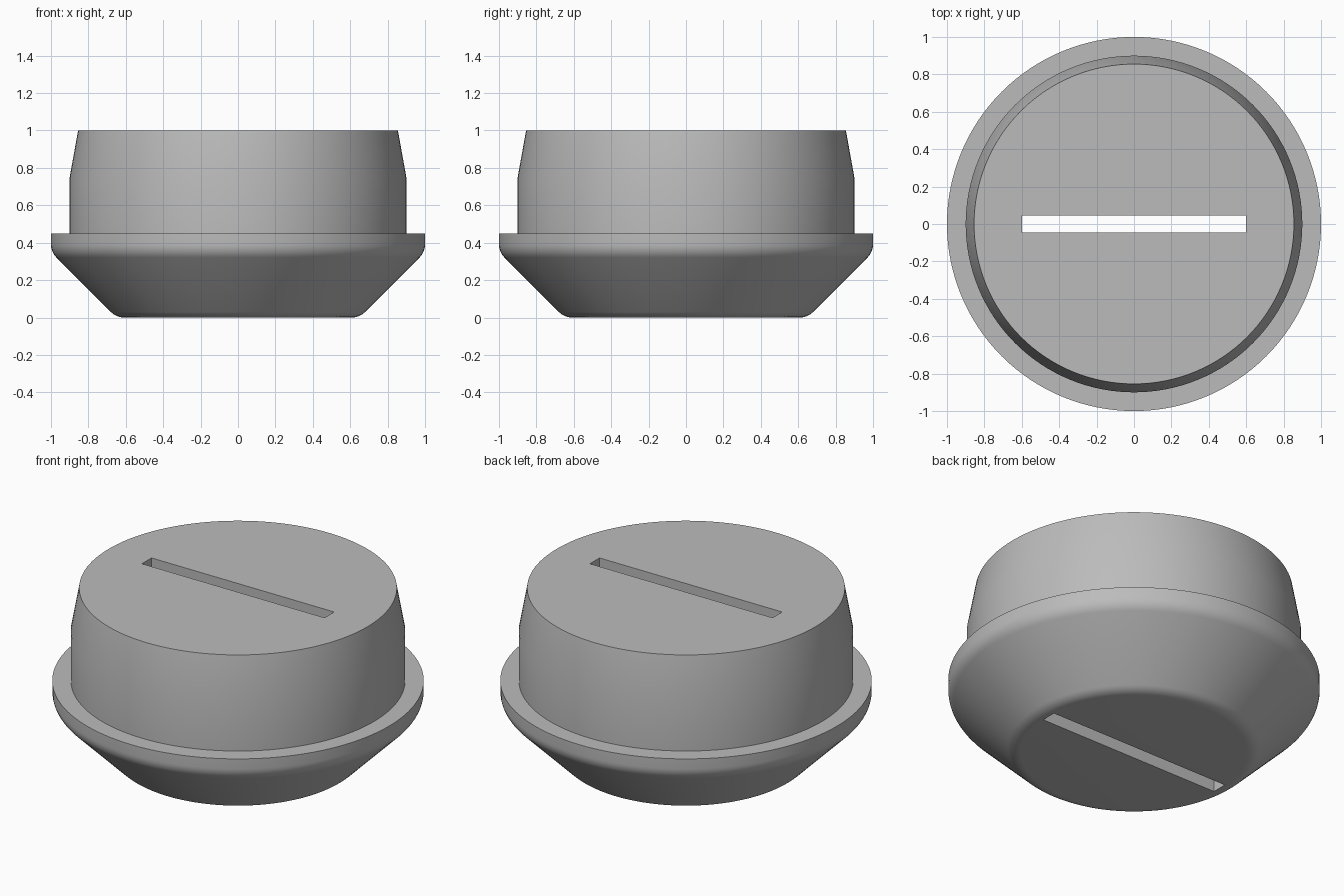
import bpy, bmesh, math

if "Cube" in bpy.data.objects:
    bpy.data.objects.remove(bpy.data.objects["Cube"])

SEGMENTS = 128

grey = bpy.data.materials.new("grey plastic")
grey.diffuse_color = (0.5, 0.5, 0.5, 1)
grey.use_nodes = True
grey.node_tree.nodes["Principled BSDF"].inputs["Base Color"].default_value = grey.diffuse_color


def fillet(cx, cz, r, a0, a1, steps=6):
    """Arc points of a rounded profile corner, angles in degrees."""
    angles = [math.radians(a0 + (a1 - a0) * i / steps) for i in range(steps + 1)]
    return [(cx + r * math.cos(a), cz + r * math.sin(a)) for a in angles]


def lathe(name, profile):
    """Closed solid of revolution from (radius, height) points, bottom to top."""
    bm = bmesh.new()
    rings = []
    for r, z in profile:
        rings.append([bm.verts.new((r * math.cos(2 * math.pi * i / SEGMENTS),
                                    r * math.sin(2 * math.pi * i / SEGMENTS), z))
                      for i in range(SEGMENTS)])
    for low, high in zip(rings, rings[1:]):
        for i in range(SEGMENTS):
            j = (i + 1) % SEGMENTS
            bm.faces.new((low[i], low[j], high[j], high[i]))
    bm.faces.new(rings[0][::-1])
    bm.faces.new(rings[-1])
    mesh = bpy.data.meshes.new(name)
    bm.to_mesh(mesh)
    bm.free()
    obj = bpy.data.objects.new(name, mesh)
    bpy.context.collection.objects.link(obj)
    mesh.materials.append(grey)
    return obj


# Plug: rounded 45 degree head, flange ledge, straight collar, tapered end
r = 0.10
t = r * math.tan(math.radians(22.5))
profile = fillet(0.65 - t, r, r, -90, -45)
profile += fillet(1 - r, 0.35 + t, r, -45, 0)
profile += [(1, 0.45), (0.9, 0.45), (0.9, 0.75), (0.855, 1)]
plug = lathe("plug", profile)

# Slot cut right through the plug
bpy.ops.mesh.primitive_cube_add(size=1, location=(0, 0, 0.5))
cutter = bpy.context.object
cutter.name = "slot_cutter"
cutter.scale = (1.2, 0.09, 2)
cutter.hide_render = True
cutter.data.materials.append(grey)

cut = plug.modifiers.new("slot", 'BOOLEAN')
cut.operation = 'DIFFERENCE'
cut.solver = 'EXACT'
cut.object = cutter
bpy.ops.object.select_all(action='DESELECT')
plug.select_set(True)
bpy.context.view_layer.objects.active = plug
bpy.ops.object.modifier_apply(modifier=cut.name)
bpy.data.objects.remove(cutter)

bpy.ops.object.shade_smooth_by_angle(angle=math.radians(30))
